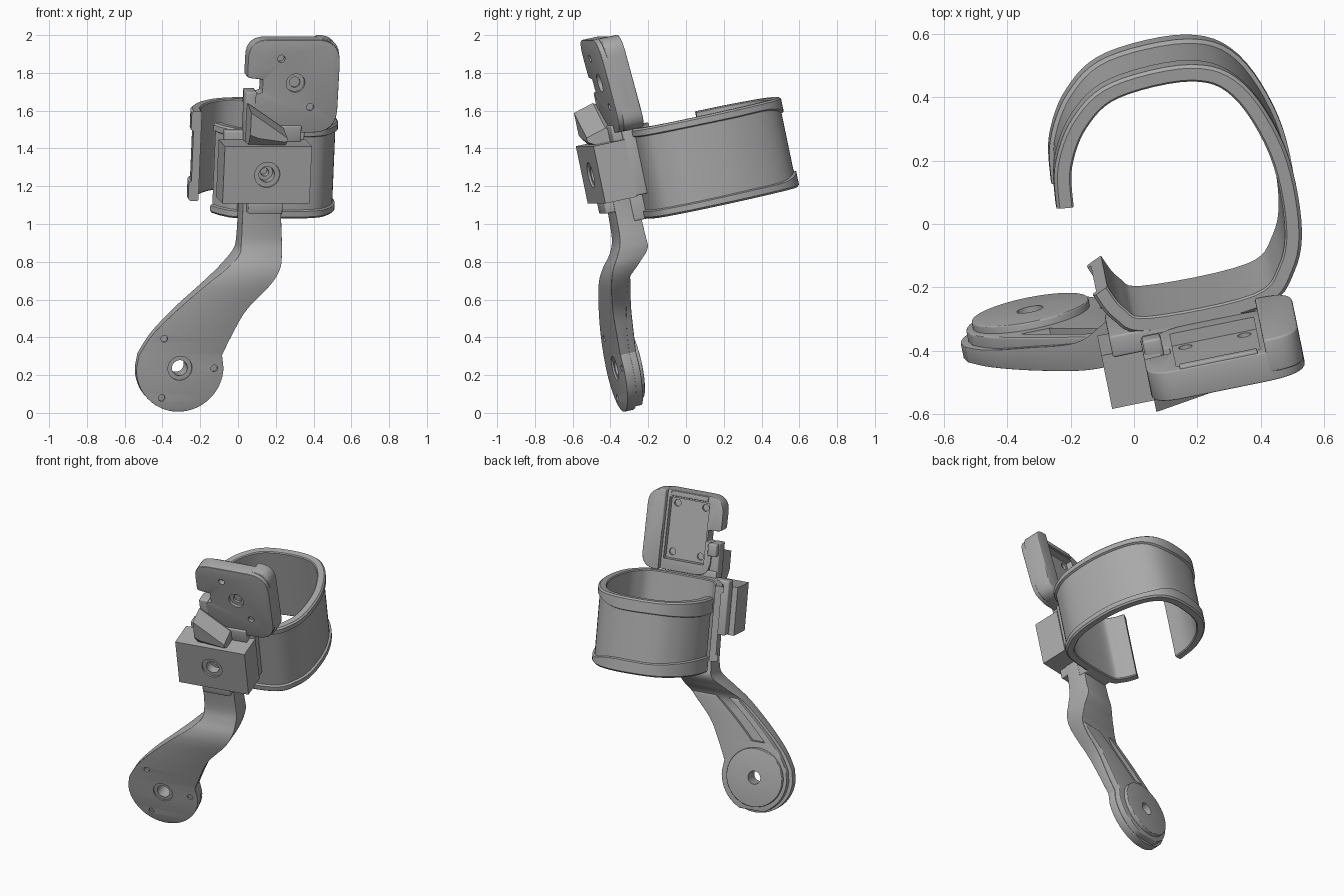
import bpy, bmesh
from math import sin, cos, pi, radians
from mathutils import Matrix, Vector

old = bpy.data.objects.get("Cube")
if old:
    bpy.data.objects.remove(old, do_unlink=True)

grey = bpy.data.materials.new("plain grey")
grey.use_nodes = True
grey.diffuse_color = (0.4, 0.4, 0.4, 1)
for node in grey.node_tree.nodes:
    if node.type == 'BSDF_PRINCIPLED':
        node.inputs["Base Color"].default_value = (0.4, 0.4, 0.4, 1)
        node.inputs["Roughness"].default_value = 0.6

# Shared leaning frame: u = width, v = depth, w = height, origin on the clamp face
FRAME = (Matrix.Translation((0.155, -0.505, 1.26))
         @ Matrix.Rotation(radians(11.5), 4, 'Z') @ Matrix.Rotation(radians(12), 4, 'X'))


def loft(name, rings):
    """Closed skin through equal-sized rings of points, capped at both ends."""
    bm = bmesh.new()
    rows = [[bm.verts.new(p) for p in ring] for ring in rings]
    n = len(rows[0])
    for a, b in zip(rows, rows[1:]):
        for i in range(n):
            j = (i + 1) % n
            bm.faces.new((a[i], a[j], b[j], b[i]))
    bm.faces.new(rows[0])
    bm.faces.new(rows[-1])
    bmesh.ops.recalc_face_normals(bm, faces=bm.faces)
    mesh = bpy.data.meshes.new(name)
    bm.to_mesh(mesh)
    bm.free()
    mesh.materials.append(grey)
    obj = bpy.data.objects.new(name, mesh)
    bpy.context.collection.objects.link(obj)
    obj.matrix_world = FRAME
    return obj


def prism(name, outline, v0, v1, lean=0.0):
    """Extrude a (u, w) outline along v; lean tips it about the head centre."""
    return loft(name, [[(u, v + lean * (.47 - w), w) for u, w in outline] for v in (v0, v1)])


def rect(u0, u1, w0, w1):
    return [(u0, w0), (u1, w0), (u1, w1), (u0, w1)]


def circle(u, w, r, n=40):
    return [(u + r * cos(2 * pi * i / n), w + r * sin(2 * pi * i / n)) for i in range(n)]


def rounded(corners, n=8):
    """Round each (u, w, radius) corner."""
    out = []
    for i, (u, w, r) in enumerate(corners):
        p = Vector((u, w))
        a = p + (Vector(corners[i - 1][:2]) - p).normalized() * r
        b = p + (Vector(corners[(i + 1) % len(corners)][:2]) - p).normalized() * r
        for k in range(n + 1):
            t = k / n
            out.append(tuple((1 - t) ** 2 * a + 2 * t * (1 - t) * p + t * t * b))
    return out


def spline(pts, n=6):
    """Smooth path through points of any dimension."""
    out = []
    for i in range(len(pts) - 1):
        p = [pts[max(0, min(len(pts) - 1, i + k))] for k in (-1, 0, 1, 2)]
        for s in range(n):
            t = s / n
            out.append(tuple(0.5 * (2 * b + (c - a) * t + (2 * a - 5 * b + 4 * c - d) * t * t
                                    + (3 * b - a - 3 * c + d) * t ** 3)
                             for a, b, c, d in zip(*p)))
    return out + [tuple(pts[-1])]


def finish(obj, cutters=(), bevel=0.0):
    """Bevel, cut, bake the modifiers and shade."""
    if bevel:
        m = obj.modifiers.new("bevel", 'BEVEL')
        m.width, m.segments, m.angle_limit = bevel, 3, radians(40)
    for c in cutters:
        c.hide_render = True
        m = obj.modifiers.new("cut", 'BOOLEAN')
        m.operation, m.solver, m.object = 'DIFFERENCE', 'EXACT', c
    bpy.context.view_layer.update()
    mesh = bpy.data.meshes.new_from_object(obj.evaluated_get(bpy.context.evaluated_depsgraph_get()))
    obj.modifiers.clear()
    obj.data = mesh
    for c in cutters:
        bpy.data.objects.remove(c, do_unlink=True)
    bpy.ops.object.select_all(action='DESELECT')
    obj.select_set(True)
    bpy.context.view_layer.objects.active = obj
    bpy.ops.object.shade_smooth_by_angle(angle=radians(30))


# Open arm cuff: path of (u, v, rim height) with raised rims along both edges
path = spline([(-.253, .674, .1), (-.232, .805, .1), (-.155, .932, .09), (-.025, 1.012, .08),
               (.22, 1.018, .08), (.355, .933, .045), (.436, .719, .042), (.441, .487, .04),
               (.393, .342, .04), (.279, .255, .04), (-.068, .252, .04), (-.155, .306, .04),
               (-.197, .388, .04)])
LOW, HIGH = -0.285, 0.2
rings = []
for i, (u, v, rim) in enumerate(path):
    a, b = path[max(i - 1, 0)], path[min(i + 1, len(path) - 1)]
    nrm = Vector((a[1] - b[1], b[0] - a[0])).normalized()
    section = [(-.026, LOW + .006), (-.02, LOW), (.018, LOW), (.028, LOW + .01),
               (.028, LOW + rim), (.015, LOW + rim + .006), (.015, HIGH - rim - .006),
               (.028, HIGH - rim), (.028, HIGH - .01), (.018, HIGH), (-.02, HIGH),
               (-.026, HIGH - .006)]
    rings.append([(u + nrm.x * o, v + nrm.y * o, w) for o, w in section])
finish(loft("arm_cuff", rings))

# Clamp block with a counterbored screw hole, and the plate joining it to the cuff
finish(prism("clamp_block", rect(-.235, .235, -.155, .155), 0, .175),
       [prism("cut", circle(0, 0, .068), -.05, .012), prism("cut", circle(0, 0, .042), -.05, .07),
        prism("cut", circle(0, 0, .022), -.05, .12)])
finish(prism("cuff_mount", rect(-.2, .228, -.15, .2), .17, .24), bevel=.008)
finish(prism("lower_mount", rect(-.105, .105, -.285, -.14), .16, .25), bevel=.008)
finish(prism("slide_foot", rect(-.09, .095, -.215, -.15), .02, .13), bevel=.006)

# Overhanging wedge whose crest slopes down to one side, and hinge pieces for the head
finish(loft("wedge_stem", [[(u, .045, .15), (u, 0, top - .12 * k), (u, 0, top),
                            (u, .11, top + .03), (u, .16, top), (u, .16, .15)]
                           for u, top, k in ((-.1, .335, 1), (-.055, .305, .9), (.1, .2, .2))]))
finish(prism("hinge_block", rect(-.1, .2, .15, .24), .12, .22), bevel=.008)
finish(prism("latch_fin", rect(-.105, -.045, .15, .42), .125, .21), bevel=.008)
finish(prism("latch_hook", rect(-.1, -.04, .34, .42), .19, .25), bevel=.008)

# Head plate: notched outline, screw holes on the front, recessed tray on the back
TIP = 0.06
head = rounded([(-.105, .708, .1), (.39, .708, .13), (.39, .2, .13), (-.055, .2, .1),
                (-.055, .41, .02), (-.02, .42, .005), (-.02, .49, .005), (-.105, .5, .015)])
cuts = [prism("cut", circle(.157, .472, .05), .05, .14),
        prism("cut", circle(.157, .472, .028), .05, .155)]
cuts += [prism("cut", circle(u, w, .02, 20), .05, .145) for u, w in ((.073, .605), (.243, .34))]
cuts.append(prism("cut", rect(-.01, .26, .27, .66), .172, .3, TIP))
cuts += [prism("cut", circle(u, w, .022, 20), .157, .3, TIP)
         for u in (.03, .22) for w in (.31, .62)]
finish(prism("head_plate", head, .118, .212, TIP), cuts, bevel=.012)
side = rounded([(.275, .708, .01), (.39, .708, .1), (.39, .2, .1), (.275, .2, .01)])
finish(prism("head_side_rim", side, .145, .252, TIP), bevel=.012)
finish(prism("head_top_rim", rect(.0, .25, .67, .702), .19, .222, TIP), bevel=.005)

# Lower arm: stations of (w, left, right, front, back), ending in a round paddle
CU, CW, R = -.427, -1.047, .235
upper = [(-.14, -.11, .1, .07, .2), (-.25, -.11, .1, .07, .2), (-.37, -.112, .107, .062, .202),
         (-.44, -.125, .105, .035, .2), (-.51, -.2, .09, -.002, .14), (-.59, -.305, .04, -.018, .075),
         (-.73, -.46, -.085, -.015, .06), (-.865, -.585, -.155, -.007, .05),
         (-.975, -.651, -.203, -.001, .05)]
disc = [(CW - R * sin(a), CU - R * cos(a), CU + R * cos(a), 0, .05)
        for a in (pi / 2 * .985 * k / 16 for k in range(17))]
stations = spline(upper)[:-1] + [upper[-1]] + disc


def arm_rings(rows):
    return [[(l, f, w), (r, f, w), (r, b, w), (l, b, w)] for w, l, r, f, b in rows]


spots = [(CU, CW, .065, -.1, .02), (CU, CW, .042, -.1, .2)]
spots += [(CU + .185 * cos(radians(a)), CW + .185 * sin(radians(a)), .018, -.1, .035)
          for a in (0, 120, 240)]
finish(loft("lower_arm", arm_rings(stations)),
       [prism("cut", circle(u, w, r, 32), v0, v1) for u, w, r, v0, v1 in spots], bevel=.012)

# Raised inner layer on the back of the paddle, with a long groove beside its edge
layer = [(w, l + .025, r - .004, .01, .088) for w, l, r, f, b in stations if -1.265 < w < -.565]
groove = [(w, l + .08, l + .17, .065, .2) for w, l, r, f, b in stations if -.84 < w < -.57]
finish(loft("paddle_back_layer", arm_rings(layer)),
       [loft("cut", arm_rings(groove)), prism("cut", circle(CU, CW, .042), -.1, .2)], bevel=.006)
finish(prism("round_pad", circle(CU, CW, .188, 64), .03, .112),
       [prism("cut", circle(CU, CW, .042), -.1, .3)], bevel=.005)
